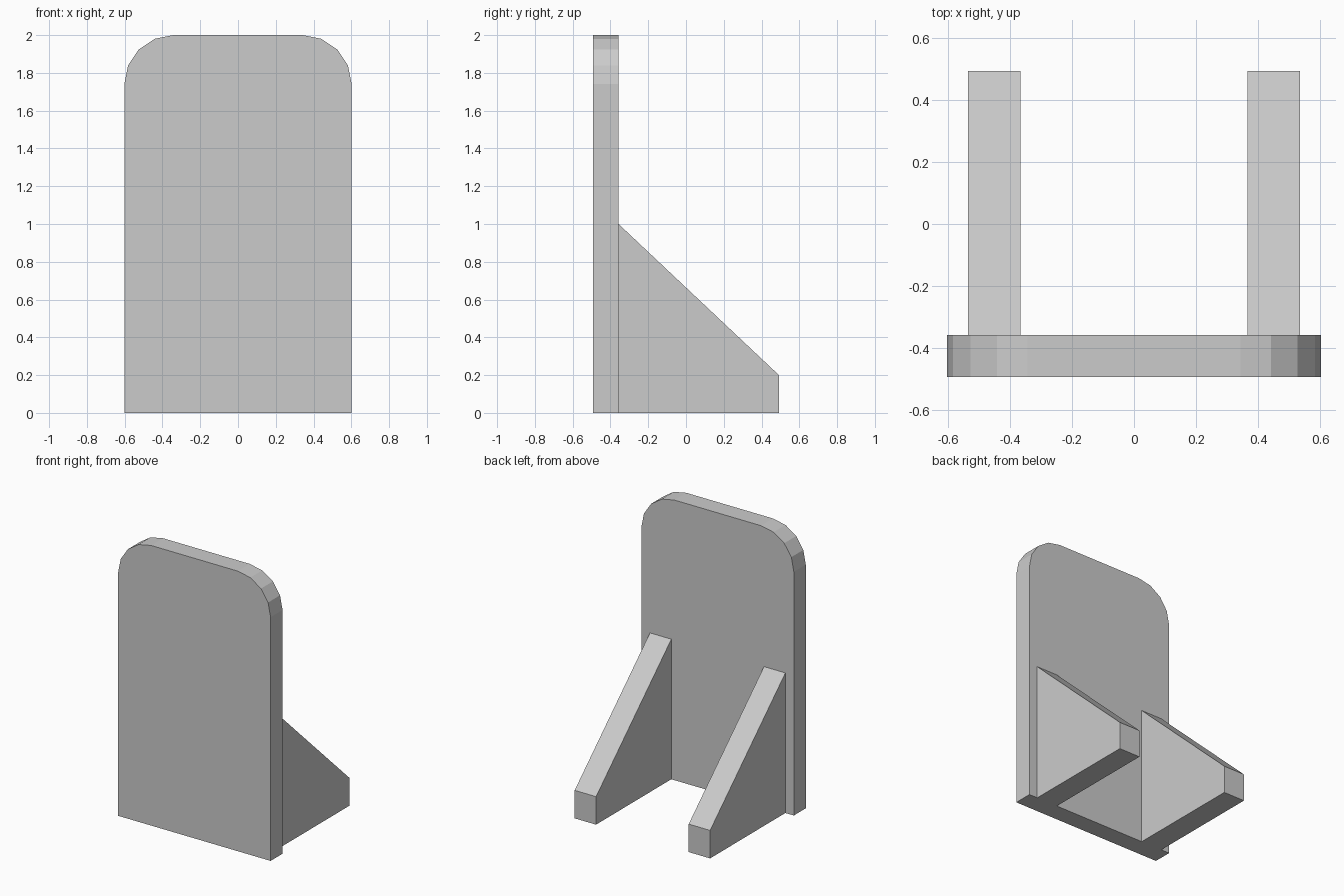
import bpy, bmesh
from math import sin, cos, pi
from mathutils import Vector

if "Cube" in bpy.data.objects:
    bpy.data.objects.remove(bpy.data.objects["Cube"])


def extrude_profile(name, points, offset):
    """Extrude a planar polygon of 3D points along offset into a solid."""
    bm = bmesh.new()
    face = bm.faces.new([bm.verts.new(p) for p in points])
    result = bmesh.ops.extrude_face_region(bm, geom=[face], use_keep_orig=True)
    moved = [v for v in result["geom"] if isinstance(v, bmesh.types.BMVert)]
    bmesh.ops.translate(bm, verts=moved, vec=Vector(offset))
    bmesh.ops.recalc_face_normals(bm, faces=bm.faces)
    mesh = bpy.data.meshes.new(name)
    bm.to_mesh(mesh)
    bm.free()
    obj = bpy.data.objects.new(name, mesh)
    bpy.context.collection.objects.link(obj)
    return obj


HALF_WIDTH, HEIGHT, RADIUS, SEGMENTS = 0.602, 2.0, 0.26, 4
FRONT, PLATE_BACK, BACK = -0.492, -0.357, 0.492

# Upright plate with two faceted round top corners
right_arc = [(HALF_WIDTH - RADIUS + RADIUS * cos(i * pi / 2 / SEGMENTS),
              HEIGHT - RADIUS + RADIUS * sin(i * pi / 2 / SEGMENTS))
             for i in range(SEGMENTS + 1)]
right_side = [(HALF_WIDTH, 0)] + right_arc
outline = right_side + [(-x, z) for x, z in reversed(right_side)]
extrude_profile("upright_plate", [(x, FRONT, z) for x, z in outline],
                (0, PLATE_BACK - FRONT, 0))

# Pair of sloping support braces behind the plate
RIB_INNER, RIB_OUTER = 0.366, 0.535
rib_profile = [(PLATE_BACK, 0), (BACK, 0), (BACK, 0.2), (PLATE_BACK, 1.0)]
for side, label in ((-1, "left"), (1, "right")):
    extrude_profile(f"{label}_support_brace",
                    [(side * RIB_INNER, y, z) for y, z in rib_profile],
                    (side * (RIB_OUTER - RIB_INNER), 0, 0))
